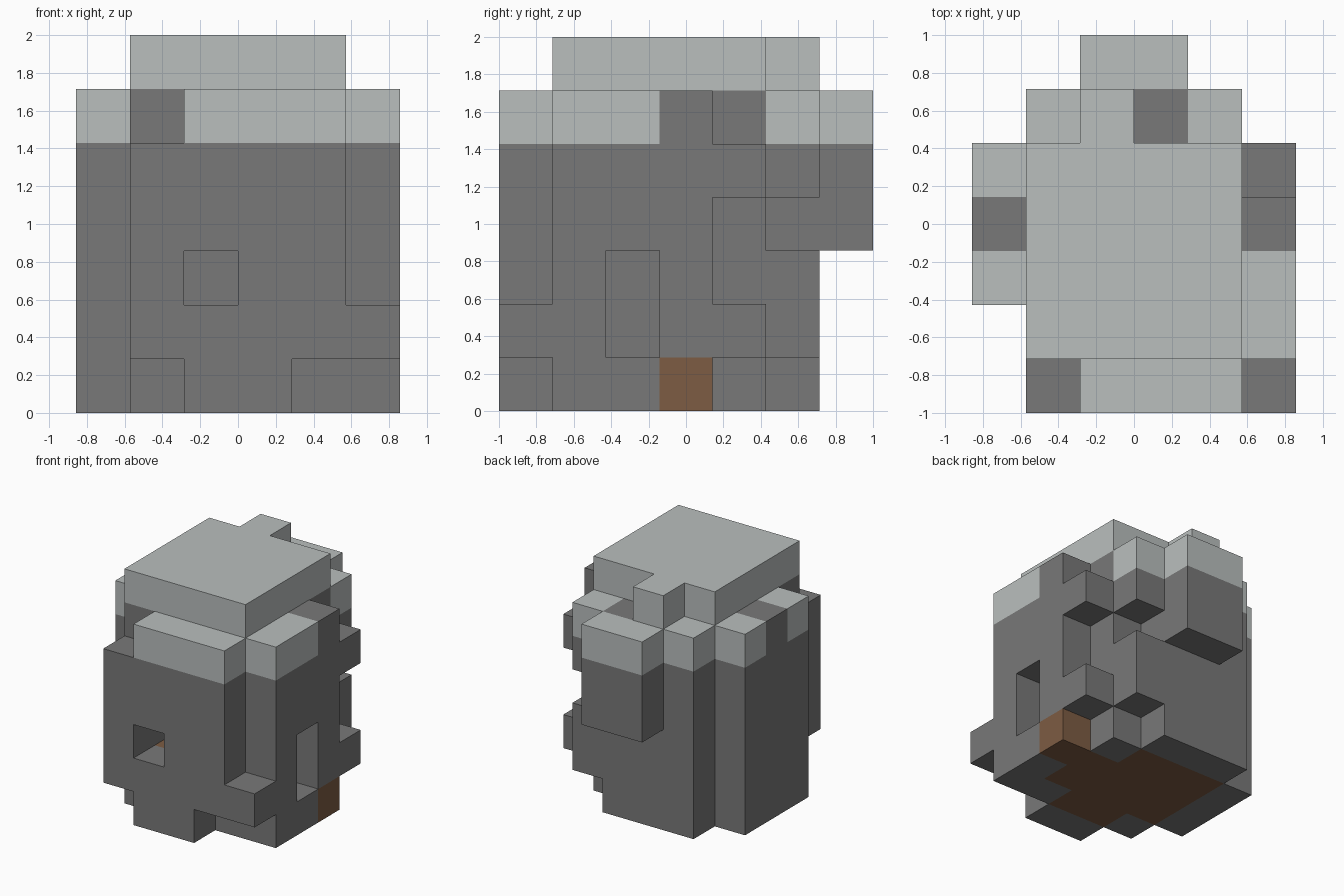
import bpy
import bmesh
from itertools import product
from mathutils import Vector

if "Cube" in bpy.data.objects:
    bpy.data.objects.remove(bpy.data.objects["Cube"])

U = 2 / 7                       # edge of one block
CENTRE = Vector((3, 3.5, 0))    # middle of the block grid


def material(name, r, g, b):
    mat = bpy.data.materials.new(name)
    mat.use_nodes = True
    mat.diffuse_color = (r, g, b, 1)
    mat.node_tree.nodes["Principled BSDF"].inputs["Base Color"].default_value = (r, g, b, 1)
    return mat


MATERIALS = [material("dark_grey", 0.19, 0.19, 0.19),
             material("pale_grey", 0.49, 0.52, 0.515),
             material("brown", 0.205, 0.107, 0.056)]
DARK, PALE, BROWN = range(3)

# Each part is a few boxes of blocks: (x range, y range, z range)
PARTS = {
    "core": [((1, 5), (1, 5), (0, 6))],
    "cap": [((1, 5), (1, 5), (6, 7)), ((2, 3), (5, 6), (6, 7))],
    "front_panel": [((1, 5), (0, 1), (1, 5)), ((2, 5), (0, 1), (5, 6)),
                    ((2, 4), (0, 1), (0, 1)), ((5, 6), (0, 1), (1, 2))],
    "right_panel": [((0, 1), (2, 5), (0, 6))],
    "left_panel": [((5, 6), (1, 4), (0, 6)), ((5, 6), (4, 5), (1, 2)),
                   ((5, 6), (4, 5), (4, 5))],
    "back_panel": [((1, 4), (5, 6), (0, 6)), ((4, 5), (5, 6), (1, 3)),
                   ((4, 5), (5, 6), (4, 6))],
    "back_block": [((2, 4), (6, 7), (3, 6))],
}
OPENINGS = [((2, 3), (0, 2), (2, 3)), ((5, 6), (2, 3), (1, 3))]


def blocks(boxes):
    return {c for box in boxes for c in product(*(range(*r) for r in box))}


parts = {name: blocks(boxes) - blocks(OPENINGS) for name, boxes in PARTS.items()}
solid = set().union(*parts.values())

# Bare blocks in the pale band, and the brown heart of the base
BARE = {(5, 3), (4, 4), (3, 5), (0, 3), (1, 1)}
HEART = blocks([((1, 4), (2, 5), (0, 1)), ((2, 4), (1, 2), (0, 1)),
                ((4, 5), (2, 4), (0, 1)), ((5, 6), (3, 4), (0, 1)),
                ((2, 3), (1, 2), (1, 2))])


def colour(cell):
    x, y, z = cell
    if cell in HEART:
        return BROWN
    if z == 6 or (z == 5 and (x, y) not in BARE):
        return PALE
    return DARK


def build(name, cells):
    """Make a mesh of the outer block faces only."""
    bm = bmesh.new()
    for cell in sorted(cells):
        for axis, side in product(range(3), (0, 1)):
            step = [0, 0, 0]
            step[axis] = 2 * side - 1
            if tuple(a + b for a, b in zip(cell, step)) in solid:
                continue
            ring = []
            for s, t in ((0, 0), (1, 0), (1, 1), (0, 1)):
                corner = Vector(cell)
                corner[axis] += side
                corner[(axis + 1) % 3] += s
                corner[(axis + 2) % 3] += t
                ring.append(bm.verts.new((corner - CENTRE) * U))
            face = bm.faces.new(ring if side else ring[::-1])
            face.material_index = colour(cell)
    bmesh.ops.remove_doubles(bm, verts=bm.verts, dist=0.001)
    mesh = bpy.data.meshes.new(name)
    bm.to_mesh(mesh)
    bm.free()
    for mat in MATERIALS:
        mesh.materials.append(mat)
    bpy.context.collection.objects.link(bpy.data.objects.new(name, mesh))


for part_name, part_cells in parts.items():
    build(part_name, part_cells)
